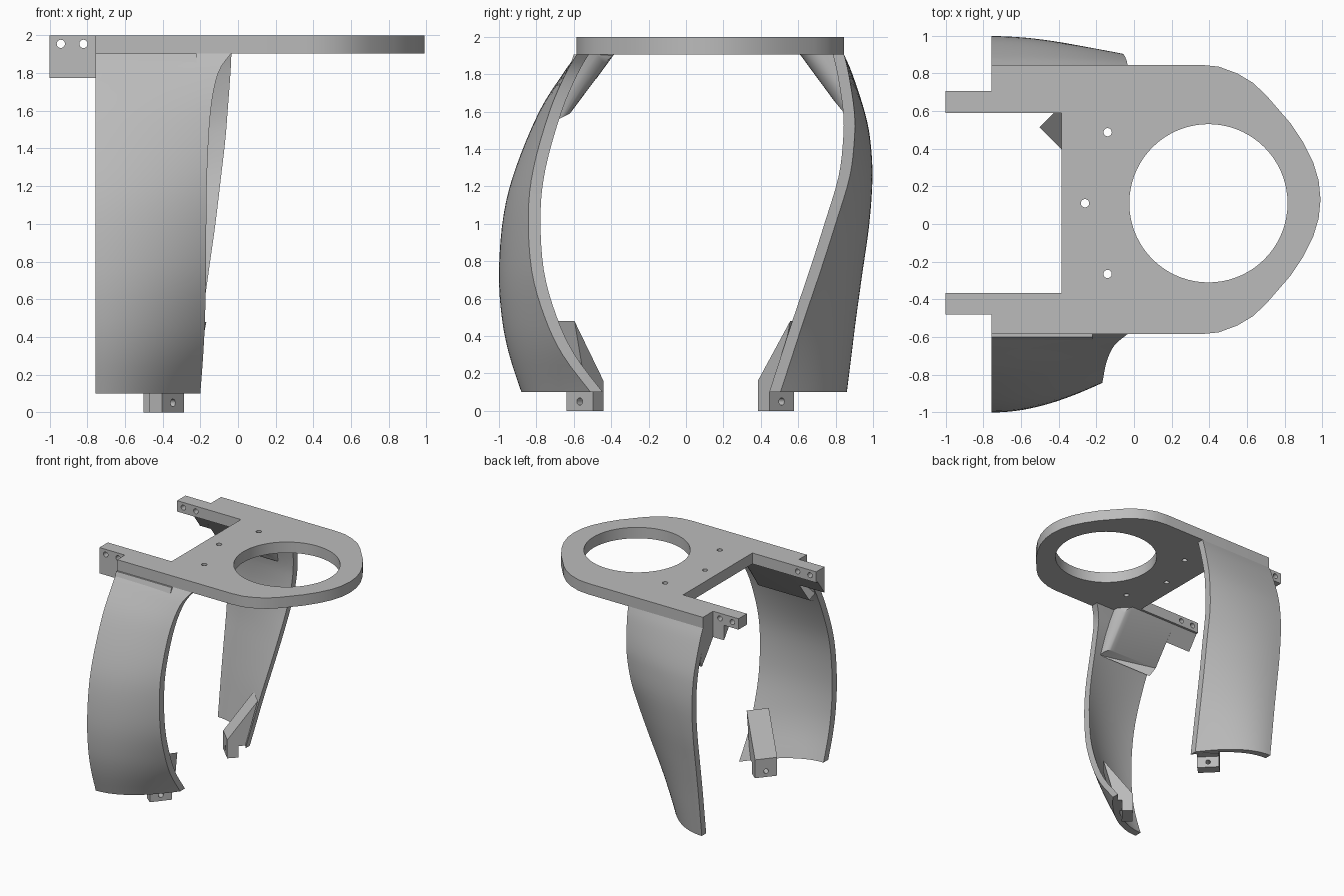
import bpy, bmesh, math
from mathutils import Matrix, Vector

cube = bpy.data.objects.get("Cube")
if cube:
    bpy.data.objects.remove(cube)

grey = bpy.data.materials.new("plain grey")
grey.use_nodes = True
COLOUR = (0.5, 0.5, 0.5, 1)
grey.diffuse_color = COLOUR
grey.node_tree.nodes["Principled BSDF"].inputs["Base Color"].default_value = COLOUR

X, Y, Z = Vector((1, 0, 0)), Vector((0, 1, 0)), Vector((0, 0, 1))
LEFT = -0.755                 # straight side shared by plate, legs and gussets
PLATE_LOW, PLATE_TOP = 1.905, 2.0


def finish(name, bm):
    bmesh.ops.recalc_face_normals(bm, faces=bm.faces)
    mesh = bpy.data.meshes.new(name)
    bm.to_mesh(mesh)
    bm.free()
    mesh.materials.clear()
    mesh.materials.append(grey)
    mesh.shade_smooth()
    mesh.set_sharp_from_angle(angle=math.radians(30))
    ob = bpy.data.objects.new(name, mesh)
    bpy.context.collection.objects.link(ob)
    return ob


def circle(cx, cy, r, n=20):
    return [(cx + r * math.cos(math.tau * i / n), cy + r * math.sin(math.tau * i / n))
            for i in range(n)]


def slab(loops, depth, origin, u, v):
    """Flat outline with holes, drawn along u and v, thickened about origin."""
    curve = bpy.data.curves.new("outline", "CURVE")
    curve.dimensions = "2D"
    curve.fill_mode = "BOTH"
    curve.extrude = depth / 2
    for loop in loops:
        spline = curve.splines.new("POLY")
        spline.points.add(len(loop) - 1)
        for point, (a, b) in zip(spline.points, loop):
            point.co = (a, b, 0, 1)
        spline.use_cyclic_u = True
    ob = bpy.data.objects.new("outline", curve)
    bpy.context.collection.objects.link(ob)
    graph = bpy.context.evaluated_depsgraph_get()
    mesh = bpy.data.meshes.new_from_object(ob.evaluated_get(graph))
    bm = bmesh.new()
    bm.from_mesh(mesh)
    bpy.data.objects.remove(ob)
    bpy.data.curves.remove(curve)
    bpy.data.meshes.remove(mesh)
    bmesh.ops.remove_doubles(bm, verts=bm.verts, dist=1e-4)
    turn = Matrix((u, v, u.cross(v))).transposed().to_4x4()
    bm.transform(Matrix.Translation(origin) @ turn)
    return bm


def smooth_rows(rows, steps=4):
    """Catmull-Rom refinement of a list of rows."""
    out = []
    for i in range(len(rows) - 1):
        a, b, c, d = (Vector(rows[min(max(k, 0), len(rows) - 1)]) for k in range(i - 1, i + 3))
        for s in range(steps):
            t = s / steps
            out.append(b + (c - a) * t / 2 + (a * 2 - b * 5 + c * 4 - d) * t * t / 2
                       + (b * 3 - a - c * 3 + d) * t ** 3 / 2)
    return out + [Vector(rows[-1])]


def leg(name, rows, inward, columns=14):
    """Curved shell; each row is height, y at the left side, y and x at the free edge."""
    bm = bmesh.new()
    rings = []
    for z, y_left, y_edge, x_edge in smooth_rows(rows):
        outer = []
        for i in range(columns + 1):
            t = i / columns
            outer.append(Vector((LEFT + (x_edge - LEFT) * t, y_left + (y_edge - y_left) * t * t, z)))
        inner = [p + Y * inward for p in reversed(outer)]
        rings.append([bm.verts.new(p) for p in outer + inner])
    count = len(rings[0])
    for low, high in zip(rings, rings[1:]):
        for i in range(count):
            j = (i + 1) % count
            bm.faces.new((low[i], low[j], high[j], high[i]))
    for ring in (rings[0], rings[-1]):
        for i in range(columns):
            bm.faces.new((ring[i], ring[i + 1], ring[count - 2 - i], ring[count - 1 - i]))
    finish(name, bm)


# Top plate with round opening, notch and three screw holes
MID = 0.13
rim = [(0.35, 0.715), (0.45, 0.705), (0.55, 0.668), (0.63, 0.62), (0.70, 0.555),
       (0.83, 0.405), (0.90, 0.30), (0.95, 0.20), (0.98, 0.10), (0.99, 0)]
outline = [(LEFT, MID - 0.715)] + [(x, MID - d) for x, d in rim]
outline += [(x, MID + d) for x, d in reversed(rim[:-1])] + [(LEFT, MID + 0.715)]
outline += [(LEFT, 0.59), (-0.385, 0.59), (-0.385, -0.365), (LEFT, -0.365)]
holes = [circle(0.395, 0.11, 0.42, 72)]
holes += [circle(x, y, 0.022) for x, y in ((-0.14, 0.487), (-0.26, 0.11), (-0.14, -0.265))]
thick = PLATE_TOP - PLATE_LOW
finish("top_plate", slab([outline] + holes, thick, Z * (PLATE_LOW + thick / 2), X, Y))

# Prongs with cross holes
for side, y in (("front", -0.4225), ("back", 0.6475)):
    box = [(-1, PLATE_LOW), (LEFT, PLATE_LOW), (LEFT, PLATE_TOP), (-1, PLATE_TOP)]
    pins = [circle(x, 1.955, 0.022) for x in (-0.94, -0.82)]
    finish(side + "_prong", slab([box] + pins, 0.115, Y * y, X, Z))

# Sloping ribs below the prongs
for side, tip, root, start in (("front", -0.385, -0.48, -1), ("back", 0.61, 0.705, -0.86)):
    rib = [(tip, PLATE_LOW), (root, PLATE_LOW), (root, 1.775)]
    finish(side + "_prong_rib", slab([rib], LEFT - start, X * (LEFT + start) / 2, Y, Z))

# Gussets between plate and legs, rounded at the free end
GUSSET_END = -0.22
gussets = {
    "front": [(-0.385, PLATE_LOW), (-0.62, 1.59), (-0.70, 1.55), (-0.70, 1.62), (-0.60, PLATE_LOW)],
    "back": [(0.61, PLATE_LOW), (0.79, 1.66), (0.86, 1.575), (0.88, 1.62), (0.83, PLATE_LOW)],
}
for side, profile in gussets.items():
    bm = slab([profile], GUSSET_END - LEFT, X * (LEFT + GUSSET_END) / 2, Y, Z)
    bmesh.ops.dissolve_limit(bm, angle_limit=0.02, verts=bm.verts, edges=bm.edges)
    tip, knee = profile[0][0], profile[1][0]
    slope = [e for e in bm.edges
             if all(abs(v.co.x - GUSSET_END) < 1e-3 for v in e.verts)
             and all(min(abs(v.co.y - tip), abs(v.co.y - knee)) < 1e-3 for v in e.verts)]
    bmesh.ops.bevel(bm, geom=slope, offset=0.09, segments=8, profile=0.5, affect="EDGES")
    finish(side + "_gusset", bm)

# Curved legs
leg("front_leg", [
    (0.1, -0.88, -0.51, -0.2), (0.3, -0.945, -0.66, -0.185), (0.5, -0.985, -0.755, -0.175),
    (0.75, -1.0, -0.825, -0.17), (1.05, -0.975, -0.843, -0.168), (1.3, -0.91, -0.815, -0.163),
    (1.6, -0.785, -0.73, -0.145), (1.8, -0.66, -0.645, -0.105), (PLATE_LOW, -0.585, -0.585, -0.035),
], 0.065)
leg("back_leg", [
    (0.1, 0.86, 0.505, -0.24), (0.3, 0.885, 0.57, -0.215), (0.5, 0.91, 0.635, -0.19),
    (0.75, 0.945, 0.72, -0.155), (1.0, 0.98, 0.80, -0.12), (1.25, 0.997, 0.875, -0.09),
    (1.45, 0.985, 0.90, -0.067), (1.6, 0.955, 0.90, -0.055), (1.8, 0.89, 0.87, -0.04),
    (PLATE_LOW, 0.845, 0.845, -0.035),
], -0.06)

# Drilled feet and the struts that join them to the legs
for side, x, y, out in (("front", -0.38, -0.54, (0.77, -0.63, 0)),
                        ("back", -0.405, 0.48, (1, 1, 0))):
    out = Vector(out).normalized()
    along = Z.cross(out)
    centre = Vector((x, y, 0))
    half = 0.091
    block = [(-half, 0), (half, 0), (half, 0.1), (-half, 0.1)]
    finish(side + "_foot", slab([block, circle(0, 0.05, 0.02)], 0.09, centre, along, Z))
    strut = [(-0.045, 0.1), (-0.045, 0.16), (0.2, 0.48), (0.1, 0.1)]
    finish(side + "_strut", slab([strut], half * 2, centre, out, Z))
